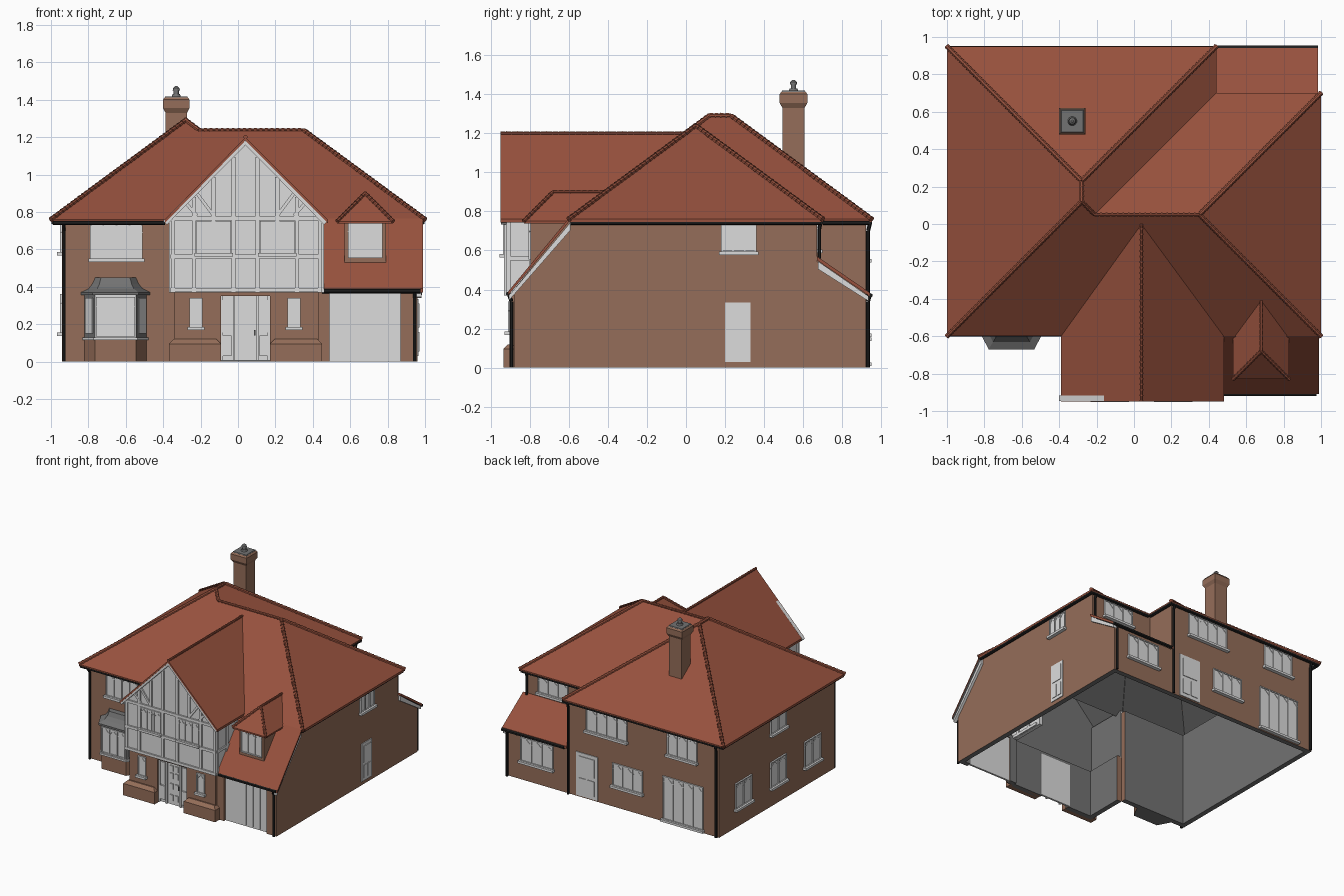
import bpy, bmesh, math
from mathutils import Vector as V

if "Cube" in bpy.data.objects:
    bpy.data.objects.remove(bpy.data.objects["Cube"])

COLS = {"brick": (.30, .155, .10), "roof_tile": (.31, .083, .047), "white_paint": (.72, .72, .72),
        "lead_grey": (.17, .17, .17), "gutter_black": (.012, .012, .012)}
MATS = []
for n, c in COLS.items():
    m = bpy.data.materials.new(n)
    m.diffuse_color = (*c, 1)
    m.use_nodes = True
    m.node_tree.nodes["Principled BSDF"].inputs["Base Color"].default_value = m.diffuse_color
    MATS.append(m)
BRICK, TILE, WHITE, GREY, BLACK = range(5)


class Part:
    """Collects simple solids into one named object."""
    def __init__(s, name):
        s.name, s.bm = name, bmesh.new()

    def face(s, vs, m):
        s.bm.faces.new(vs).material_index = m

    def loft(s, rings, m, m_start=None, m_end=None):
        R = [[s.bm.verts.new(p) for p in r] for r in rings]
        n = len(R[0])
        for a, b in zip(R, R[1:]):
            for i in range(n):
                j = (i + 1) % n
                s.face((a[i], a[j], b[j], b[i]), m)
        s.face(R[0], m if m_start is None else m_start)
        s.face(R[-1], m if m_end is None else m_end)
        return R

    def slab(s, pts, off, m, m_in=GREY):
        # polygon given thickness: outer face coloured, inner face and ground rim grey
        a = [V(p) for p in pts]
        R = s.loft([a, [p + V(off) for p in a]], m, m, m_in)
        for v in R[0]:
            for f in v.link_faces:
                if all(abs(w.co.z) < 1e-5 for w in f.verts):
                    f.material_index = m_in

    def box(s, a, b, m):
        (x0, y0, z0), (x1, y1, z1) = a, b
        s.loft([[(x0, y0, z), (x1, y0, z), (x1, y1, z), (x0, y1, z)] for z in (z0, z1)], m)

    def tube(s, p, q, r, m, r2=None, n=4):
        p, q = V(p), V(q)
        d = (q - p).normalized()
        u = d.cross(V((0, 0, 1)) if abs(d.z) < .95 else V((0, 1, 0))).normalized()
        w = d.cross(u)
        off = math.pi / n
        ring = lambda c, k: [c + k * (u * math.cos(off + 2 * math.pi * i / n) +
                                      w * math.sin(off + 2 * math.pi * i / n)) for i in range(n)]
        s.loft([ring(p, r), ring(q, r if r2 is None else r2)], m)

    def done(s):
        bmesh.ops.recalc_face_normals(s.bm, faces=s.bm.faces)
        me = bpy.data.meshes.new(s.name)
        s.bm.to_mesh(me)
        s.bm.free()
        for m in MATS:
            me.materials.append(m)
        bpy.context.collection.objects.link(bpy.data.objects.new(s.name, me))


def at(side, pos, u, z, d):
    return {"front": (u, pos - d, z), "back": (u, pos + d, z),
            "left": (pos - d, u, z), "right": (pos + d, u, z)}[side]


def panel(p, side, pos, u0, u1, z0, z1, d0, d1, m=WHITE):
    p.box(at(side, pos, u0, z0, d0), at(side, pos, u1, z1, d1), m)


def window(name, side, pos, u0, u1, z0, z1, lights=2, sill=True, heads=True):
    p = Part(name)
    panel(p, side, pos, u0, u1, z0, z1, -.005, .004)
    t, w = .009, (u1 - u0) / lights
    for z in (z0, z1 - t):
        panel(p, side, pos, u0, u1, z, z + t, 0, .012)
    for i in range(lights + 1):
        c = min(max(u0 + i * w, u0 + t / 2), u1 - t / 2)
        panel(p, side, pos, c - t / 2, c + t / 2, z0, z1, 0, .011)
    if heads:   # leaded pointed heads
        zh = z1 - .05
        for i in range(lights):
            a = u0 + i * w
            for e in (a, a + w):
                p.tube(at(side, pos, e, zh, .005), at(side, pos, a + w / 2, z1 - .01, .005), .003, WHITE)
    if sill:
        panel(p, side, pos, u0 - .01, u1 + .01, z0 - .012, z0 + .006, -.005, .028)
    p.done()


def door(name, side, pos, u0, u1, z0, z1):
    p = Part(name)
    panel(p, side, pos, u0, u1, z0, z1, -.01, .006)
    w, h = u1 - u0, z1 - z0
    panel(p, side, pos, u0 + .15 * w, u1 - .15 * w, z0 + .5 * h, z0 + .92 * h, 0, .011)
    for a, b in ((.15, .45), (.55, .85)):
        panel(p, side, pos, u0 + a * w, u0 + b * w, z0 + .08 * h, z0 + .42 * h, 0, .011)
    p.done()


# ---- hollow brick walls, open underneath ----
T = .04
w = Part("brick_walls")
rect = lambda side, pos, u0, u1, z0, z1: [at(side, pos, u, z, 0) for u, z in ((u0, z0), (u1, z0), (u1, z1), (u0, z1))]
w.slab(rect("left", -.94, -.55, .92, 0, .755), (T, 0, 0), BRICK)
w.slab(rect("back", .92, -.94, .41, 0, .755), (0, -T, 0), BRICK)
w.slab(rect("right", .41, .67, .92, .36, .755), (-T, 0, 0), BRICK)
w.slab(rect("back", .67, .41, .96, .5, .755), (0, -T, 0), BRICK)
w.slab(rect("back", .92, .41, .96, 0, .37), (0, -T, 0), BRICK)
w.slab([(.96, y, z) for y, z in ((-.88, 0), (.92, 0), (.92, .37), (.67, .545), (.67, .755), (-.6, .755), (-.88, .4))],
       (-T, 0, 0), BRICK)
w.slab(rect("front", -.55, -.94, -.34, 0, .755), (0, T, 0), BRICK)
w.slab(rect("left", -.34, -.9, -.55, 0, .38), (T, 0, 0), BRICK)
w.slab([(x, -.9, z) for x, z in ((-.34, 0), (-.09, 0), (-.09, .35), (.17, .35), (.17, 0), (.43, 0), (.43, .38), (-.34, .38))],
       (0, T, 0), BRICK)
w.slab([(x, -.88, z) for x, z in ((.43, 0), (.49, 0), (.49, .365), (.87, .365), (.87, 0), (.96, 0), (.96, .39), (.43, .39))],
       (0, T, 0), BRICK)
w.done()
p = Part("entrance_plinths")
for a, b in ((-.37, -.09), (.17, .45)):
    p.loft([[(a + k, -.935 + k, z), (b - k, -.935 + k, z), (b - k, -.87, z), (a + k, -.87, z)]
            for k, z in ((0, 0), (0, .095), (.025, .12))], BRICK)
p.done()

# ---- main roof: two joined hips of equal pitch ----
E, H, K = .76, 1.29, 1.238
A, B, C, D = (-.28, .12, H), (-.28, .23, H), (-.21, .05, K), (.35, .05, K)
fl, fr, bl = (-1, -.6, E), (1, -.6, E), (-1, .95, E)
br, v, rb = (.44, .95, E), (.44, .7, E), (1, .7, E)
r = Part("main_roof")
for f in ([fl, fr, D, C, A], [fr, rb, D], [rb, v, C, D], [br, v, C, A, B], [br, bl, B], [bl, fl, A, B]):
    r.slab(f, (0, 0, -.015), TILE)
r.done()
r = Part("lower_roofs")
g0, g1 = (.04, -.95, 1.2), (.04, 0, 1.2)
for x in (-.39, .48):                       # front gable slopes
    r.slab([(x, -.95, E), g0, g1, (x, -.6, E)], (0, 0, -.018), TILE)
r.slab([(.44, -.6, .765), (.99, -.6, .765), (.99, -.91, .39), (.44, -.91, .39)], (0, 0, -.02), TILE)   # garage
r.slab([(.41, .67, .57), (.985, .67, .57), (.985, .94, .385), (.41, .94, .385)], (0, 0, -.02), TILE)   # rear lean-to
d0, d1 = (.68, -.68, .9), (.68, -.41, .9)
for x in (.53, .83):                        # dormer
    r.slab([(x, -.83, .75), d0, d1, (x, -.61, .75)], (0, 0, -.012), TILE)
r.slab([(.53, -.83, .75), (.83, -.83, .75), d0], (0, 0, -.012), TILE)
r.done()

# ---- overlapping ridge and hip tiles ----
p = Part("ridge_tiles")
for a, b, k in ((fl, A, .015), (fr, D, .015), (rb, D, .015), (br, B, .015), (bl, B, .015), (A, B, .016), (A, C, .014),
                (C, D, .012), (g0, g1, .011), (d0, d1, .011), ((.53, -.83, .75), d0, .012), ((.83, -.83, .75), d0, .012)):
    a, b = V(a), V(b)
    n = max(2, round((b - a).length / .03))
    for i in range(n):
        p.tube(a.lerp(b, i / n), a.lerp(b, (i + 1) / n), k, TILE, k * .72, 8)
p.done()

# ---- jettied timber gable ----
p = Part("timber_gable")
p.slab([(x, -.92, z) for x, z in ((-.36, .37), (.45, .37), (.45, .77), (.04, 1.185), (-.36, .77))], (0, .04, 0), WHITE)
p.slab(rect("left", -.36, -.92, -.55, .37, .77), (.03, 0, 0), WHITE)
p.slab(rect("right", .45, -.92, -.55, .37, .77), (-.03, 0, 0), WHITE)
for z in (.372, .55, .755):
    panel(p, "front", -.92, -.36, .45, z, z + .022, 0, .012)
    for side, x in (("left", -.36), ("right", .45)):
        panel(p, side, x, -.92, -.58, z, z + .022 if z < .7 else .76, 0, .01)
for c in (-.348, -.235, -.13, -.025, .105, .21, .315, .438):
    top = 1.16 - abs(c - .04) * 1.02
    z0 = .57 if c in (-.13, .21) else .37
    panel(p, "front", -.92, c - .011, c + .011, z0, top, 0, .01)
for y in (-.909, -.79, -.67):
    for side, x in (("left", -.36), ("right", .45)):
        panel(p, side, x, y - .011, y + .011, .37, .75, 0, .01)
for s in (-1, 1):
    p.tube((.04 + s * .43, -.932, .742), (.04, -.932, 1.178), .02, WHITE)       # bargeboards
    p.tube((.04 + s * .33, -.922, .86), (.04 + s * .26, -.922, .78), .012, WHITE)  # braces
    p.tube((.04 + s * .26, -.922, .9), (.04 + s * .17, -.922, .78), .012, WHITE)
p.done()
p = Part("side_bargeboards")
for a, b in (((-.59, .745), (-.905, .37)), ((.675, .545), (.935, .365))):
    p.slab([(.98, a[0], a[1]), (.98, b[0], b[1]), (.98, b[0], b[1] - .025), (.98, a[0], a[1] - .04)], (-.025, 0, 0), WHITE, WHITE)
p.done()

# ---- dormer, garage door, entrance ----
p = Part("dormer_body")
p.box((.57, -.795, .53), (.79, -.5, .755), BRICK)
p.done()
window("dormer_window", "front", -.795, .588, .772, .555, .745, 3, False)
p = Part("garage_door")
panel(p, "front", -.86, .48, .88, 0, .37, -.015, 0)
for i in range(6):
    panel(p, "front", -.86, .495 + i * .063, .55 + i * .063, .01, .355, 0, .005)
p.done()
p = Part("front_door")
panel(p, "front", -.87, -.1, .18, .005, .355, -.015, 0)
for c in (.02, .065):
    for z in (.04, .13, .215, .275):
        panel(p, "front", -.87, c - .015, c + .015, z, z + .045, 0, .008)
for a, b in ((-.085, -.035), (.115, .165)):
    panel(p, "front", -.87, a, b, .03, .14, 0, .012)
    panel(p, "front", -.87, a, b, .155, .33, 0, .008)
for c in (-.085, -.022, .105, .165):
    panel(p, "front", -.87, c - .006, c + .006, .005, .35, 0, .015)
p.tube((.09, -.885, .14), (.09, -.885, .17), .005, GREY)
p.done()

# ---- windows and doors: name, side, plane, u0, u1, z0, z1, lights ----
for a in (("upper_left_window", "front", -.55, -.79, -.51, .545, .74, 4),
          ("gable_window_left", "front", -.925, -.222, -.038, .575, .752, 3),
          ("gable_window_right", "front", -.925, .118, .302, .575, .752, 3),
          ("hall_window_left", "front", -.9, -.26, -.19, .18, .34, 1),
          ("hall_window_right", "front", -.9, .265, .335, .18, .34, 1),
          ("right_window", "right", .96, .18, .36, .59, .745, 3),
          ("left_upper_window", "left", -.94, .07, .27, .58, .74, 2),
          ("left_window_1", "left", -.94, .51, .72, .15, .36, 2),
          ("left_window_2", "left", -.94, .07, .27, .15, .36, 2),
          ("left_window_3", "left", -.94, -.37, -.16, .15, .36, 2),
          ("lean_to_window", "back", .92, .54, .83, .15, .345, 3),
          ("rear_upper_window_1", "back", .92, -.12, .245, .55, .74, 4),
          ("rear_upper_window_2", "back", .92, -.745, -.48, .55, .74, 3),
          ("rear_recess_window", "back", .67, .58, .85, .6, .74, 3),
          ("rear_kitchen_window", "back", .92, -.26, .01, .17, .355, 3),
          ("french_doors", "back", .92, -.8, -.44, .02, .37, 4)):
    window(*a)
door("side_door", "right", .96, .2, .33, .03, .335)
door("rear_door", "back", .92, .14, .335, .01, .36)

# ---- bay window ----
p = Part("bay_window")
bay = lambda k, z: [(-.825 - k, -.54, z), (-.765 - k * .6, -.65 - k, z), (-.545 + k * .6, -.65 - k, z), (-.485 + k, -.54, z)]
p.loft([bay(0, 0), bay(0, .12)], BRICK, GREY)
p.loft([bay(.012, .115), bay(.012, .13)], WHITE)
R = p.loft([bay(0, .13), bay(0, .36)], WHITE)
p.bm.normal_update()
for f in set(f for vt in R[0] for f in vt.link_faces):
    if abs(f.normal.x) > .3:
        f.material_index = GREY
p.loft([bay(.02, .355), bay(.02, .37), bay(-.02, .39), bay(-.04, .415), bay(-.055, .45)], GREY)
for a, b, s in ((bay(0, 0)[0], bay(0, 0)[1], -1), (bay(0, 0)[2], bay(0, 0)[3], 1)):
    a, b = V(a), V(b)
    p.slab([a.lerp(b, t) + V((0, 0, z)) for t, z in ((.2, .15), (.85, .15), (.85, .34), (.2, .34))], (s * .006, -.004, 0), WHITE, WHITE)
p.done()
window("bay_front_window", "front", -.65, -.76, -.55, .135, .345, 3, False)

# ---- chimney ----
p = Part("chimney")
sq = lambda k, z: [(-.33 + i * k, .55 + j * k, z) for i, j in ((-1, -1), (1, -1), (1, 1), (-1, 1))]
p.loft([sq(.057, .98), sq(.057, 1.33), sq(.071, 1.355), sq(.071, 1.4), sq(.062, 1.412)], BRICK, GREY, GREY)
p.loft([sq(.064, 1.405), sq(.058, 1.418)], GREY)
for z0, z1, a, b in ((1.41, 1.43, .028, .02), (1.43, 1.45, .014, .014), (1.448, 1.462, .02, .018), (1.462, 1.472, .018, .006)):
    p.tube((-.33, .55, z0), (-.33, .55, z1), a, GREY, b, 12)
p.done()

# ---- gutters and downpipes ----
p = Part("gutters")
for a, b in (((-.99, -.59, .743), (-.39, -.59, .743)), ((-.985, -.59, .743), (-.985, .94, .743)),
             ((-.99, .94, .743), (.44, .94, .743)), ((.43, .94, .743), (.43, .7, .743)),
             ((.44, .69, .743), (.985, .69, .743)), ((.985, .69, .743), (.985, -.59, .743)),
             ((.45, -.908, .378), (.975, -.908, .378)), ((.43, .942, .37), (.985, .942, .37))):
    p.tube(a, b, .013, BLACK, n=6)
for x, y, z0, z1, o in ((-.93, -.562, 0, .7, -.028), (.945, -.893, 0, .34, -.015), (.4, .932, 0, .7, .01), (-.92, .932, 0, .7, .01),
                        (.945, .932, 0, .34, .01), (.945, .682, .56, .71, .008)):
    p.tube((x, y, z0), (x, y, z1), .01, BLACK, n=6)
    p.tube((x, y, z1), (x, y + o, z1 + .04), .01, BLACK, n=6)
p.done()
